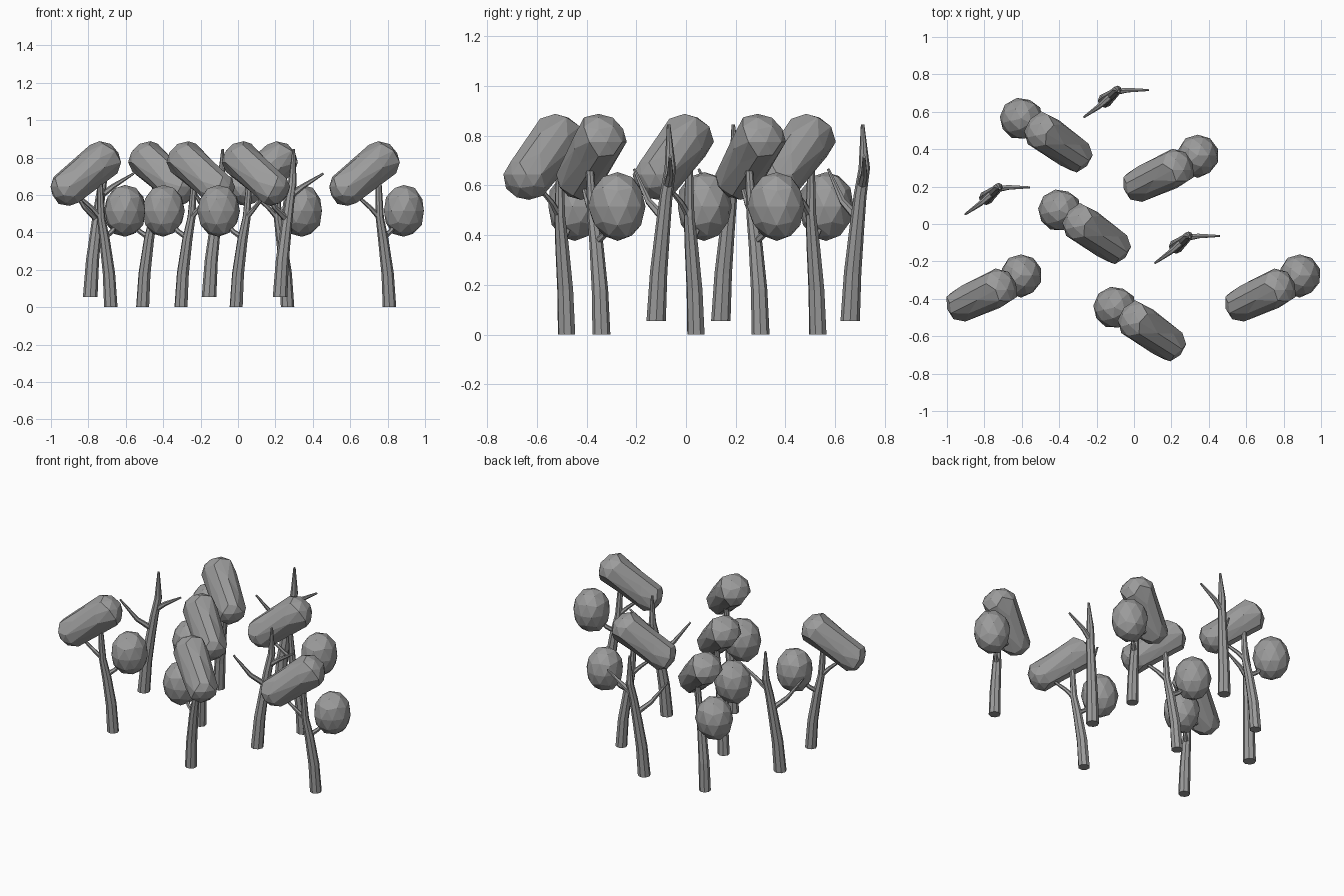
import bpy, bmesh, random
from math import radians, cos, sin, tau
from mathutils import Vector, Matrix

if "Cube" in bpy.data.objects:
    bpy.data.objects.remove(bpy.data.objects["Cube"])

grey = bpy.data.materials.new("plain grey")
grey.use_nodes = True
colour = (0.33, 0.33, 0.33, 1)
grey.diffuse_color = colour
grey.node_tree.nodes["Principled BSDF"].inputs["Base Color"].default_value = colour


def finish(bm, name):
    bmesh.ops.recalc_face_normals(bm, faces=bm.faces)
    mesh = bpy.data.meshes.new(name)
    bm.to_mesh(mesh)
    bm.free()
    mesh.materials.append(grey)
    return mesh


def tube(bm, path, sides=8):
    """Tapered limb through (x, y, z, radius) stations."""
    pts = [Vector(p[:3]) for p in path]
    rings = []
    for i, p in enumerate(pts):
        along = pts[min(i + 1, len(pts) - 1)] - pts[max(i - 1, 0)]
        if i == 0 and abs(along.normalized().z) > 0.9:
            along = Vector((0, 0, 1))
        turn = Vector((0, 0, 1)).rotation_difference(along)
        rings.append([bm.verts.new(p + turn @ Vector((cos(tau * k / sides), sin(tau * k / sides), 0)) * path[i][3])
                      for k in range(sides)])
    for a, b in zip(rings, rings[1:]):
        for k in range(sides):
            n = (k + 1) % sides
            bm.faces.new((a[k], a[n], b[n], b[k]))
    bm.faces.new(rings[0][::-1])
    bm.faces.new(rings[-1])


def limbs(name, trunk, branches):
    bm = bmesh.new()
    tube(bm, trunk)
    for b in branches:
        tube(bm, b, 6)
    return finish(bm, name)


def ball(name, centre, radii):
    bm = bmesh.new()
    bmesh.ops.create_icosphere(bm, subdivisions=2, radius=1)
    rng = random.Random(4)
    for v in bm.verts:
        v.co = v.co * rng.uniform(0.97, 1.04)
        v.co = Vector(c * r for c, r in zip(v.co, radii)) + Vector(centre)
    return finish(bm, name)


def canopy(name, low, high, r_low, r_high):
    """Two faceted lobes pulled apart with a slight waist."""
    bm = bmesh.new()
    bmesh.ops.create_icosphere(bm, subdivisions=2, radius=1)
    low, high = Vector(low), Vector(high)
    axis = (high - low).normalized()
    rng = random.Random(7)
    for v in bm.verts:
        d = v.co.normalized()
        u = d.dot(axis)
        t = max(-1, min(1, u / 0.3)) * 0.5 + 0.5
        waist = 0.84 + 0.2 * min(1, abs(u) / 0.35)
        v.co = low.lerp(high, t) + d * (r_low + (r_high - r_low) * t) * waist * rng.uniform(0.96, 1.05)
    return finish(bm, name)


# Leafy tree parts, relative to the foot of the trunk
leafy_trunk = limbs(
    "leafy_trunk",
    [(0, 0, 0, .036), (-.01, -.006, .18, .033), (-.033, -.02, .36, .028),
     (-.052, -.035, .48, .022), (-.06, -.05, .72, .014)],
    [[(-.035, -.022, .37, .016), (.005, .015, .405, .013), (.06, .05, .48, .008)],
     [(-.05, -.03, .475, .016), (-.1, -.055, .53, .012), (-.2, -.08, .62, .007)]])
lower_foliage = ball("lower_foliage", (.076, .065, .515), (.11, .115, .14))
upper_foliage = canopy("upper_foliage", (-.222, -.082, .645), (-.06, -.012, .775), .1, .112)

# Bare tree
bare_trunk = limbs(
    "bare_trunk",
    [(0, 0, .055, .039), (.012, .01, .25, .035), (.032, .026, .42, .03),
     (.05, .04, .56, .026), (.066, .057, .67, .023), (.073, .05, .845, .007)],
    [[(.05, .045, .59, .018), (.12, .056, .645, .014), (.232, .056, .715, .006)],
     [(.035, .028, .47, .018), (-.03, -.03, .535, .014), (-.112, -.088, .665, .006)]])


def place(mesh, name, x, y, angle=0):
    ob = bpy.data.objects.new(name, mesh)
    bpy.context.collection.objects.link(ob)
    ob.matrix_world = Matrix.Translation((x, y, 0)) @ Matrix.Rotation(radians(angle), 4, "Z")


# Two leafy orientations, three trees each
leafy_spots = [(-.68, -.34, 0), (.81, -.34, 0), (.265, .30, 0),
               (-.51, .53, 120), (-.305, .04, 120), (-.01, -.48, 120)]
for i, (x, y, a) in enumerate(leafy_spots, 1):
    for mesh in (leafy_trunk, lower_foliage, upper_foliage):
        place(mesh, f"{mesh.name}_{i}", x, y, a)

# Bare trees standing between them
for i, (x, y) in enumerate([(-.79, .14), (-.155, .66), (.225, -.12)], 1):
    place(bare_trunk, f"bare_tree_{i}", x, y)
